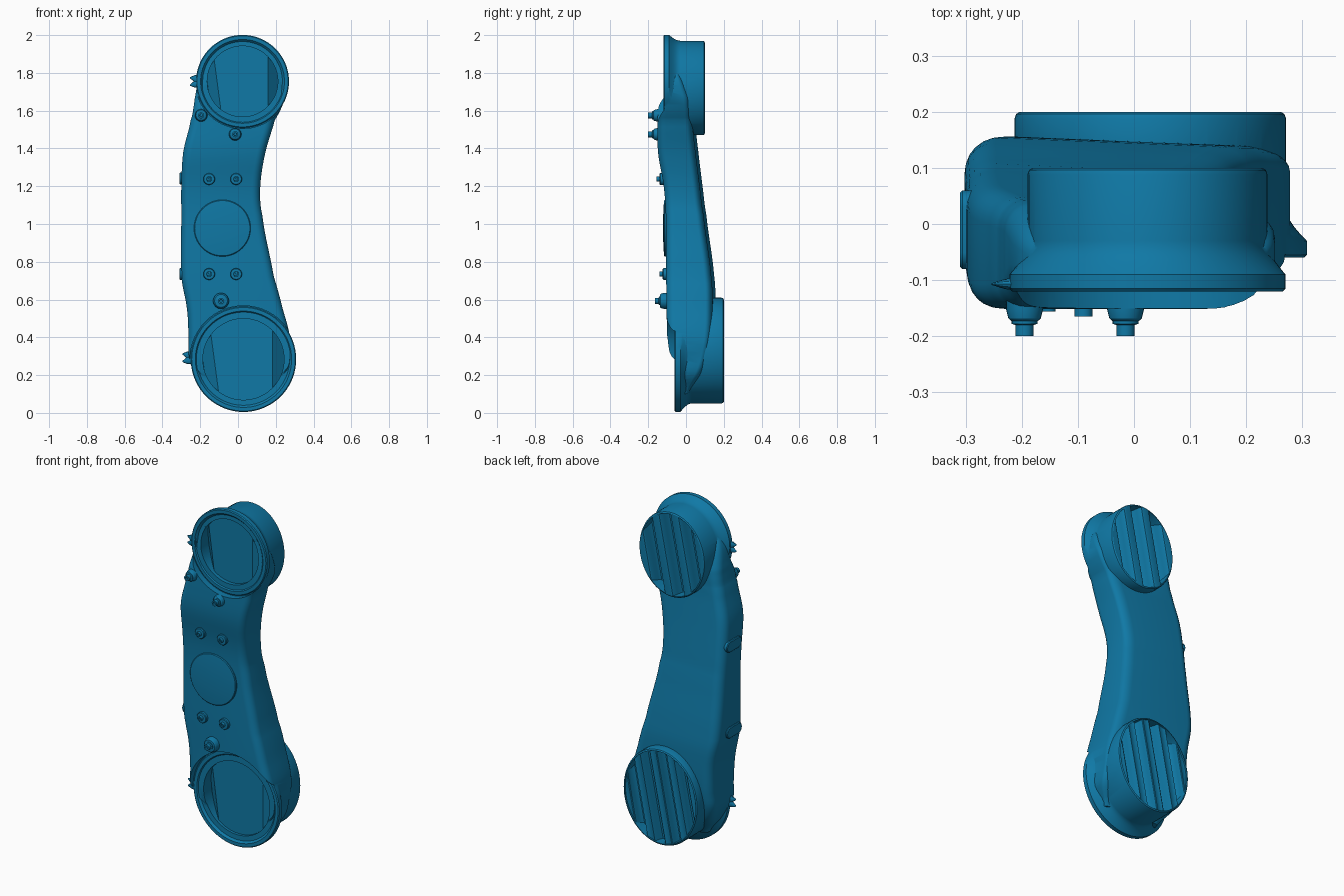
import bpy, bmesh, math
from mathutils import Vector

if "Cube" in bpy.data.objects:
    bpy.data.objects.remove(bpy.data.objects["Cube"])

N = 72
mat = bpy.data.materials.new("blue")
mat.diffuse_color = (0.005, 0.19, 0.38, 1)
mat.use_nodes = True
mat.node_tree.nodes["Principled BSDF"].inputs["Base Color"].default_value = mat.diffuse_color


def loft(name, rings):
    """Skin a list of equal-length point rings and cap both ends."""
    bm = bmesh.new()
    vs = [[bm.verts.new(p) for p in r] for r in rings]
    n = len(rings[0])
    for a, b in zip(vs, vs[1:]):
        for i in range(n):
            j = (i + 1) % n
            bm.faces.new((a[i], a[j], b[j], b[i]))
    bm.faces.new(vs[0])
    bm.faces.new(vs[-1])
    bmesh.ops.recalc_face_normals(bm, faces=bm.faces)
    me = bpy.data.meshes.new(name)
    bm.to_mesh(me)
    bm.free()
    me.materials.append(mat)
    ob = bpy.data.objects.new(name, me)
    bpy.context.collection.objects.link(ob)
    return ob


def oval(cx, cz, rx, rz, y, n=N):
    return [Vector((cx + rx * math.cos(2 * math.pi * i / n), y,
                    cz + rz * math.sin(2 * math.pi * i / n))) for i in range(n)]


def turned(name, x, z, steps, n=24):
    """Round part along y from (radius, y) steps."""
    return smooth(loft(name, [oval(x, z, r, r, y, n) for r, y in steps]))


def smooth(ob, angle=30):
    bpy.ops.object.select_all(action='DESELECT')
    ob.select_set(True)
    bpy.context.view_layer.objects.active = ob
    bpy.ops.object.shade_smooth_by_angle(angle=math.radians(angle))
    return ob


def boolean(ob, other, op):
    m = ob.modifiers.new("bool", 'BOOLEAN')
    m.operation, m.solver, m.object = op, 'EXACT', other
    bpy.context.view_layer.objects.active = ob
    bpy.ops.object.modifier_apply(modifier=m.name)
    bpy.data.objects.remove(other, do_unlink=True)


def prism(name, cx, cz, profile, length, shift):
    """Extrude an (x, y) profile along z; shift(x) leans it sideways."""
    return loft(name, [[Vector((cx + x + s * shift(x), y, cz + s * length)) for x, y in profile]
                       for s in (-1, 1)])


def rounded_section(z, xl, xr, yf, yb, k=7):
    """Rounded rectangle whose back edge falls slightly toward the right."""
    rb = min(0.055, (yb - yf) * 0.4)
    rf = rb * .8
    pts = []
    for cx, cy, r, a0 in ((xr - rb, yb - rb, rb, 0), (xl + rb, yb - rb, rb, 90),
                          (xl + rf, yf + rf, rf, 180), (xr - rf, yf + rf, rf, 270)):
        for i in range(k):
            a = math.radians(a0 + 90 * i / (k - 1))
            p = Vector((cx + r * math.cos(a), cy + r * math.sin(a), z))
            if a0 < 180:
                p.y -= .02 * (p.x - xl) / (xr - xl) * (p.y - yb + rb) / rb
            pts.append(p)
    return pts


def catmull(keys, steps=5):
    out = []
    for i in range(len(keys) - 1):
        p = [keys[max(0, min(len(keys) - 1, i + d))] for d in (-1, 0, 1, 2)]
        for s in range(steps):
            t = s / steps
            row = [0.5 * (2 * b + (c - a) * t + (2 * a - 5 * b + 4 * c - d) * t * t
                          + (3 * b - a - 3 * c + d) * t ** 3) for a, b, c, d in zip(*p)]
            row[0] = keys[i][0] + (keys[i + 1][0] - keys[i][0]) * t
            out.append(row)
    return out + [keys[-1]]


# Curved link body: z, left x, right x, front y, back y
KEYS = [(1.86, -.16, .20, -.11, -.05), (1.77, -.205, .245, -.112, .0),
        (1.68, -.226, .25, -.122, .035),
        (1.62, -.235, .232, -.145, .045), (1.55, -.25, .195, -.15, .05),
        (1.38, -.29, .145, -.148, .068), (1.20, -.30, .118, -.118, .09),
        (1.05, -.30, .128, -.107, .11), (.72, -.30, .19, -.105, .152),
        (.55, -.27, .237, -.103, .158), (.40, -.262, .275, -.10, .152),
        (.30, -.26, .275, -.098, .135), (.20, -.222, .265, -.05, .10), (.10, -.15, .2, -.045, .03)]
body = loft("arm_body", [rounded_section(*k) for k in catmull(KEYS)])

# Joints: centre x, flange z, flange radius, bore radius, front y, cap z, cap rx, cap rz, back y, grooves
JOINTS = [(.024, 1.755, .246, .187, -.12, 1.72, .214, .25, .10, 3),
          (.029, .284, .279, .215, -.06, .33, .242, .28, .20, 4)]

# Clear the body face around each flange
for cx, fz, fr, br, yf, *_ in JOINTS:
    boolean(body, loft("cut", [oval(cx, fz, fr + .004, fr + .004, y) for y in (-.5, yf + .006)]),
            'DIFFERENCE')

# Flanged housings turning from a round rim into an oval back cap
for cx, fz, fr, br, yf, cz, rx, rz, yb, n in JOINTS:
    rim = [(br + .003, .012), (fr - .035, .012), (fr - .024, 0), (fr - .005, 0), (fr, .005), (fr, .03)]
    rings = [oval(cx, fz, r, r, yf + d) for r, d in rim]
    for i in range(1, 6):
        t = i / 5
        e = math.sin(t * math.pi / 2)
        rings.append(oval(cx, fz + (cz - fz) * e, fr + (rx - fr) * e, fr + (rz - fr) * e,
                          yf + .03 + .06 * t))
    rings += [oval(cx, cz, rx, rz, yb - .012), oval(cx, cz, rx - .003, rz - .003, yb - .004),
              oval(cx, cz, rx - .009, rz - .009, yb)]
    boolean(body, loft("housing", rings), 'UNION')

# Shallow front recesses with sloping side panels, and grooved back caps
for cx, fz, fr, br, yf, cz, rx, rz, yb, n in JOINTS:
    yd, w = yf + .028, br * .72
    prof = [(-.3, yf - .1), (.3, yf - .1), (.3, yd + .05), (br, yd + .05),
            (w, yd), (-w, yd), (-br, yd + .05), (-.3, yd + .05)]
    bore = prism("bore", cx, fz, prof, .3, lambda x: -.04 if x < 0 else 0)
    boolean(bore, loft("round", [oval(cx, fz, br, br, y) for y in (yf - .05, yd + .1)]), 'INTERSECT')
    boolean(body, bore, 'DIFFERENCE')

    # broad ridges separated by wide, steep grooves
    pitch = 2 * rx / (n + .3)
    wave = []
    for i in range(161):
        x = -.4 + .8 * i / 160
        c = .35 + 1.1 * math.cos(2 * math.pi * (x / pitch + (0 if n % 2 else .5)))
        c = max(0, min(1, c))
        wave.append((x, yb - .004 - .006 * math.cos(2 * math.pi * x / pitch) - .06 * c * c * (3 - 2 * c)))
    fins = prism("fins", cx, cz, wave + [(.4, yb + .1), (-.4, yb + .1)], .35, lambda x: .07)
    boolean(fins, loft("round", [oval(cx, cz, rx - .011, rz - .011, y) for y in (yb - .1, yb + .05)]),
            'INTERSECT')
    boolean(body, fins, 'DIFFERENCE')
smooth(body)

# Domed round cover in the middle
turned("round_cover", -.083, .978, [(.15, -.08), (.15, -.112), (.146, -.116), (.11, -.119), (.06, -.121),
                                    (.02, -.122)], 64)

# Small socket screws
for x in (-.153, -.01):
    for z, y in ((1.238, -.122), (.735, -.105)):
        turned("small_screw", x, z, [(.031, y + .02), (.031, y - .014), (.028, y - .018), (.014, y - .019),
                                     (.013, y - .034), (.007, y - .034), (.006, y - .028)])

# Large stepped studs
for x, z, y, r in ((-.195, 1.575, -.15, .033), (-.015, 1.475, -.15, .033), (-.09, .593, -.115, .042)):
    turned("large_stud", x, z, [(r, y + .03), (r, y - .002), (r - .004, y - .018), (r - .008, y - .022),
                                (.023, y - .023), (.023, y - .028), (.016, y - .03),
                                (.016, y - .05), (.008, y - .05), (.007, y - .042)])

# Side pads on the left edge
for z in (1.24, .735):
    rings = []
    for x, g in ((-.27, 0), (-.306, 0), (-.31, .004)):
        ring = []
        for i in range(32):
            a = 2 * math.pi * (i + .5) / 32
            c = math.cos(a)
            ring.append(Vector((x, -.01 + math.copysign(.038, c) + (.032 - g) * c,
                                z + (.032 - g) * math.sin(a))))
        rings.append(ring)
    smooth(loft("side_pad", rings))

# Small spiky clips beside each flange
for x, y, z in ((-.222, -.107, 1.755), (-.262, -.045, .292)):
    for dz in (-.018, .018):
        smooth(loft("clip_spike", [[Vector((x + d, y + .5 * r * math.cos(k * math.pi / 6),
                                            z + dz * s + r * math.sin(k * math.pi / 6)))
                                    for k in range(12)]
                                   for d, r, s in ((.03, .026, .6), (-.008, .018, .8), (-.032, .003, 1.1))]))
